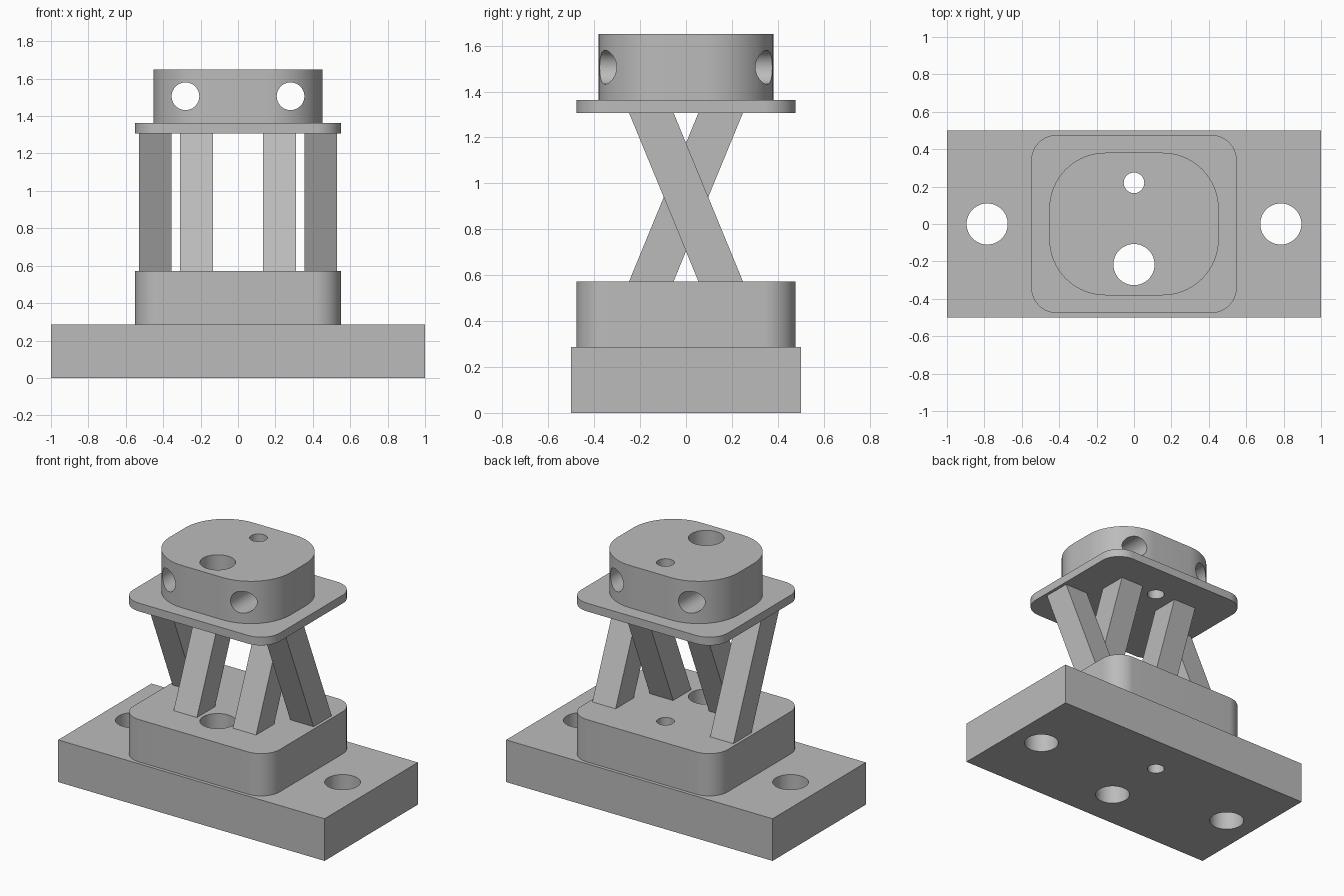
import bpy, bmesh, math

cube = bpy.data.objects.get("Cube")
if cube:
    bpy.data.objects.remove(cube, do_unlink=True)

grey = bpy.data.materials.new("plain grey")
grey.use_nodes = True
colour = (0.5, 0.5, 0.5, 1)
grey.diffuse_color = colour
grey.node_tree.nodes["Principled BSDF"].inputs["Base Color"].default_value = colour


def prism(name, bottom, top):
    """Solid between two matching outlines."""
    bm = bmesh.new()
    low = [bm.verts.new(p) for p in bottom]
    high = [bm.verts.new(p) for p in top]
    bm.faces.new(low[::-1])
    bm.faces.new(high)
    n = len(low)
    for i in range(n):
        j = (i + 1) % n
        bm.faces.new((low[i], low[j], high[j], high[i]))
    bmesh.ops.recalc_face_normals(bm, faces=bm.faces[:])
    mesh = bpy.data.meshes.new(name)
    bm.to_mesh(mesh)
    bm.free()
    mesh.materials.append(grey)
    obj = bpy.data.objects.new(name, mesh)
    bpy.context.collection.objects.link(obj)
    return obj


def outline(hx, hy, radius, steps=16):
    """Rectangle, with rounded corners when a radius is given."""
    signs = ((1, 1), (-1, 1), (-1, -1), (1, -1))
    if not radius:
        return [(sx * hx, sy * hy) for sx, sy in signs]
    points = []
    for k, (sx, sy) in enumerate(signs):
        for i in range(steps + 1):
            a = (k + i / steps) * math.pi / 2
            points.append((sx * (hx - radius) + radius * math.cos(a),
                           sy * (hy - radius) + radius * math.sin(a)))
    return points


def slab(name, hx, hy, z0, z1, radius=0):
    pts = outline(hx, hy, radius)
    return prism(name, [(x, y, z0) for x, y in pts], [(x, y, z1) for x, y in pts])


def drill(obj, location, radius, along_y=False):
    """Cut a round through hole."""
    bpy.ops.mesh.primitive_cylinder_add(
        vertices=48, radius=radius, depth=5, location=location,
        rotation=(math.pi / 2 if along_y else 0, 0, 0))
    cutter = bpy.context.object
    cutter.hide_render = True
    cutter.data.materials.append(grey)
    mod = obj.modifiers.new("hole", 'BOOLEAN')
    mod.operation = 'DIFFERENCE'
    mod.solver = 'EXACT'
    mod.object = cutter
    bpy.context.view_layer.objects.active = obj
    bpy.ops.object.modifier_apply(modifier=mod.name)
    bpy.data.objects.remove(cutter, do_unlink=True)


# Stacked slabs
base = slab("base_plate", 1, 0.5, 0, 0.286)
block = slab("lower_block", 0.55, 0.477, 0.286, 0.573, 0.14)
flange = slab("upper_flange", 0.55, 0.477, 1.307, 1.363, 0.14)
cap = slab("top_cap", 0.453, 0.381, 1.363, 1.65, 0.3)
slabs = (base, block, flange, cap)

# Vertical holes through the whole stack
for part in slabs:
    drill(part, (0, -0.217, 1), 0.11)
    drill(part, (0, 0.22, 1), 0.055)

# Mounting holes in the base and cross holes in the cap
for side in (-1, 1):
    drill(base, (side * 0.785, 0, 0), 0.11)
    drill(cap, (side * 0.281, 0, 1.506), 0.074, along_y=True)

# Crossing slanted legs: inner pair leans back, outer pair leans forward
for side, label in ((1, "left"), (-1, "right")):
    for name, cx, lean in (("inner_leg", 0.222, 1), ("outer_leg", 0.442, -1)):
        rect = outline(0.0875, 0.097, 0)
        prism(f"{name}_{label}",
              [(side * cx + x, -lean * 0.151 + y, 0.573) for x, y in rect],
              [(side * cx + x, lean * 0.151 + y, 1.307) for x, y in rect])

# Smooth the round walls, keep the edges sharp
bpy.ops.object.select_all(action='DESELECT')
for part in slabs:
    part.select_set(True)
bpy.context.view_layer.objects.active = base
bpy.ops.object.shade_smooth_by_angle(angle=math.radians(30))
